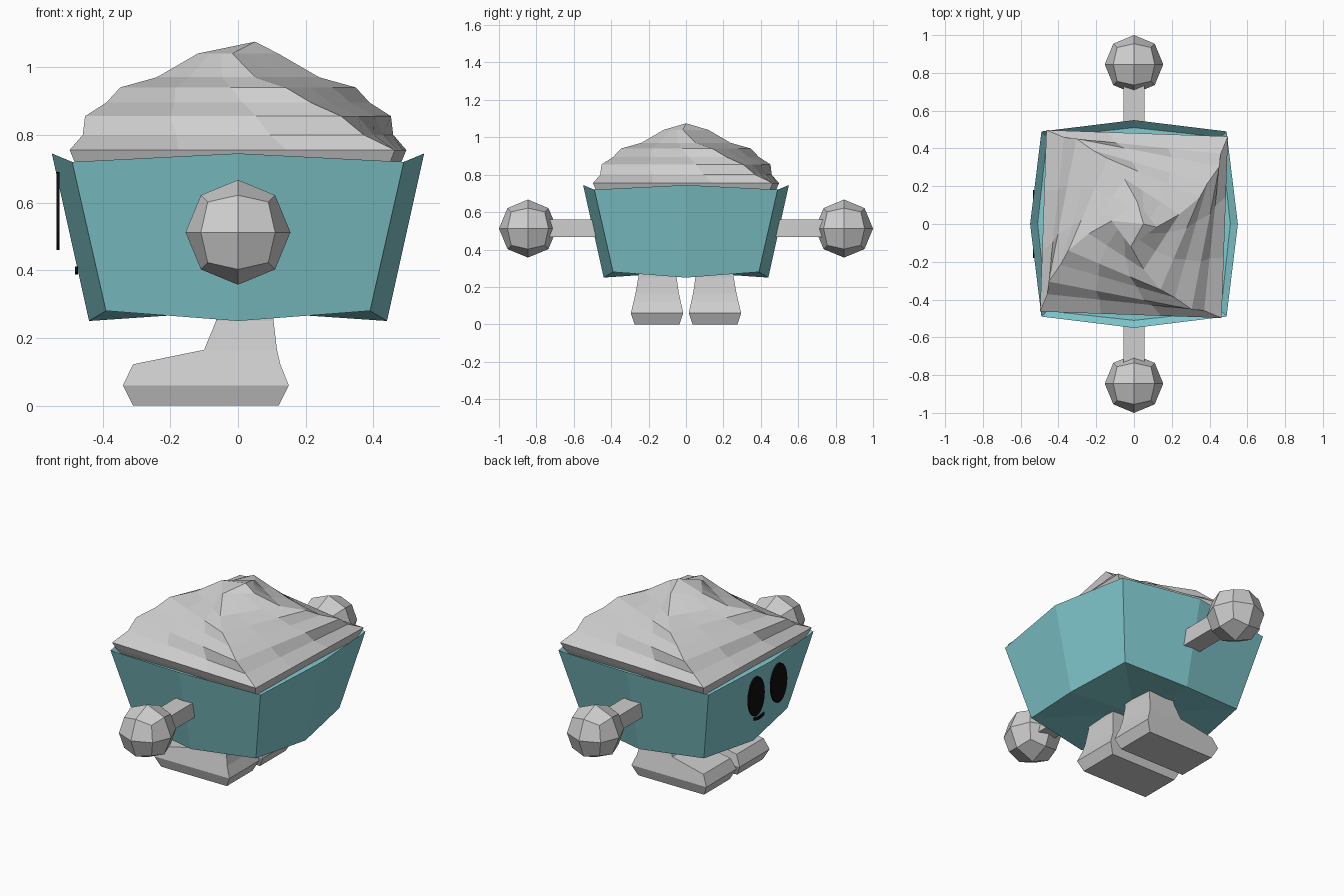
import bpy, bmesh, math
from mathutils import Vector

if "Cube" in bpy.data.objects:
    bpy.data.objects.remove(bpy.data.objects["Cube"])


def material(name, rgb):
    m = bpy.data.materials.new(name)
    m.diffuse_color = (*rgb, 1)
    m.use_nodes = True
    m.node_tree.nodes["Principled BSDF"].inputs["Base Color"].default_value = m.diffuse_color
    return m


GREY = material("pale grey", (0.62, 0.62, 0.62))
TEAL = material("soft teal", (0.22, 0.59, 0.62))
BLACK = material("black", (0.004, 0.004, 0.004))


def finish(bm, name, mat):
    bmesh.ops.recalc_face_normals(bm, faces=bm.faces)
    me = bpy.data.meshes.new(name)
    bm.to_mesh(me)
    bm.free()
    me.materials.append(mat)
    ob = bpy.data.objects.new(name, me)
    bpy.context.collection.objects.link(ob)
    return ob


def loft(name, rings, mat, start=None, end=None):
    """Skin equal-sized rings; close each end with a fan to a point, or a flat cap."""
    bm = bmesh.new()
    vs = [[bm.verts.new(p) for p in r] for r in rings]
    n = len(vs[0])
    for a, b in zip(vs, vs[1:]):
        for i in range(n):
            j = (i + 1) % n
            bm.faces.new((a[i], a[j], b[j], b[i]))
    for ring, tip in ((vs[0], start), (vs[-1], end)):
        if tip is None:
            bm.faces.new(ring)
        else:
            t = bm.verts.new(tip)
            for i in range(n):
                bm.faces.new((ring[i], ring[(i + 1) % n], t))
    return finish(bm, name, mat)


def rect(z, x0, x1, y0, y1):
    return [(x0, y0, z), (x1, y0, z), (x1, y1, z), (x0, y1, z)]


# Cup: square rings with bowed sides, open rim with a sloping inner lip
def cup_ring(corner, mid, zc, zm):
    pts = []
    for k in range(4):
        a = k * math.pi / 2
        pts.append((mid * math.cos(a), mid * math.sin(a), zm))
        a += math.pi / 4
        r = corner * math.sqrt(2)
        pts.append((r * math.cos(a), r * math.sin(a), zc))
    return pts


loft("cup_body", [cup_ring(0.39, 0.44, 0.28, 0.25),
                  cup_ring(0.49, 0.55, 0.72, 0.745),
                  cup_ring(0.46, 0.51, 0.69, 0.70)],
     TEAL, start=(0, 0, 0.28), end=(0, 0, 0.70))


# Swirl topping: stacked squares that shrink and twist upward
def swirl_ring(z, r, deg, seg=3):
    corners = [Vector((r * math.cos(math.radians(deg + 90 * k)),
                       r * math.sin(math.radians(deg + 90 * k)), z)) for k in range(4)]
    return [corners[k].lerp(corners[(k + 1) % 4], s / seg)
            for k in range(4) for s in range(seg)]


layers = [(0.69, 0.64, 43), (0.72, 0.66, 43), (0.755, 0.68, 43), (0.80, 0.59, 39),
          (0.855, 0.545, 34), (0.895, 0.445, 29), (0.94, 0.375, 22),
          (0.97, 0.245, 12), (1.04, 0.12, -8)]
loft("swirl_topping", [swirl_ring(*l) for l in layers], GREY, end=(0.05, 0, 1.075))

for side, s in (("front", -1), ("back", 1)):
    # Arms
    loft(f"{side}_arm", [[(x, s * y, z) for x, z in
                          ((-0.055, 0.468), (0.055, 0.468), (0.055, 0.56), (-0.055, 0.56))]
                         for y in (0.46, 0.75)], GREY)

    # Hands: a once-divided cube pushed out to a ball
    bm = bmesh.new()
    bmesh.ops.create_cube(bm, size=2)
    bmesh.ops.subdivide_edges(bm, edges=bm.edges[:], cuts=1, use_grid_fill=True)
    for v in bm.verts:
        v.co = v.co.normalized() * 0.155 + Vector((0, s * 0.845, 0.512))
    finish(bm, f"{side}_hand", GREY)

    # Feet with ankles, toes toward -x
    foot = [(0, -0.31, 0.12, 0.035, 0.275), (0.06, -0.34, 0.15, 0.015, 0.295),
            (0.122, -0.31, 0.125, 0.028, 0.28), (0.165, -0.10, 0.115, 0.038, 0.27),
            (0.25, -0.065, 0.105, 0.05, 0.255), (0.29, -0.06, 0.105, 0.05, 0.255)]
    loft(f"{side}_foot", [rect(z, x0, x1, s * y0, s * y1) for z, x0, x1, y0, y1 in foot], GREY)

    # Eyes: thin oval plates on the -x side
    loft(f"{side}_eye", [[(x, s * 0.105 + 0.075 * math.cos(t), 0.575 + 0.115 * math.sin(t))
                          for t in (i * math.tau / 24 for i in range(24))]
                         for x in (-0.527, -0.536)], BLACK)

# Mouth: small curved plate
arc = [(-0.045 + 0.09 * i / 6) for i in range(7)]
outline = ([(y, 0.387 + 4 * y * y) for y in arc]
           + [(y, 0.403 + 4 * y * y) for y in reversed(arc)])
loft("mouth", [[(x, y, z) for y, z in outline] for x in (-0.473, -0.481)], BLACK)
